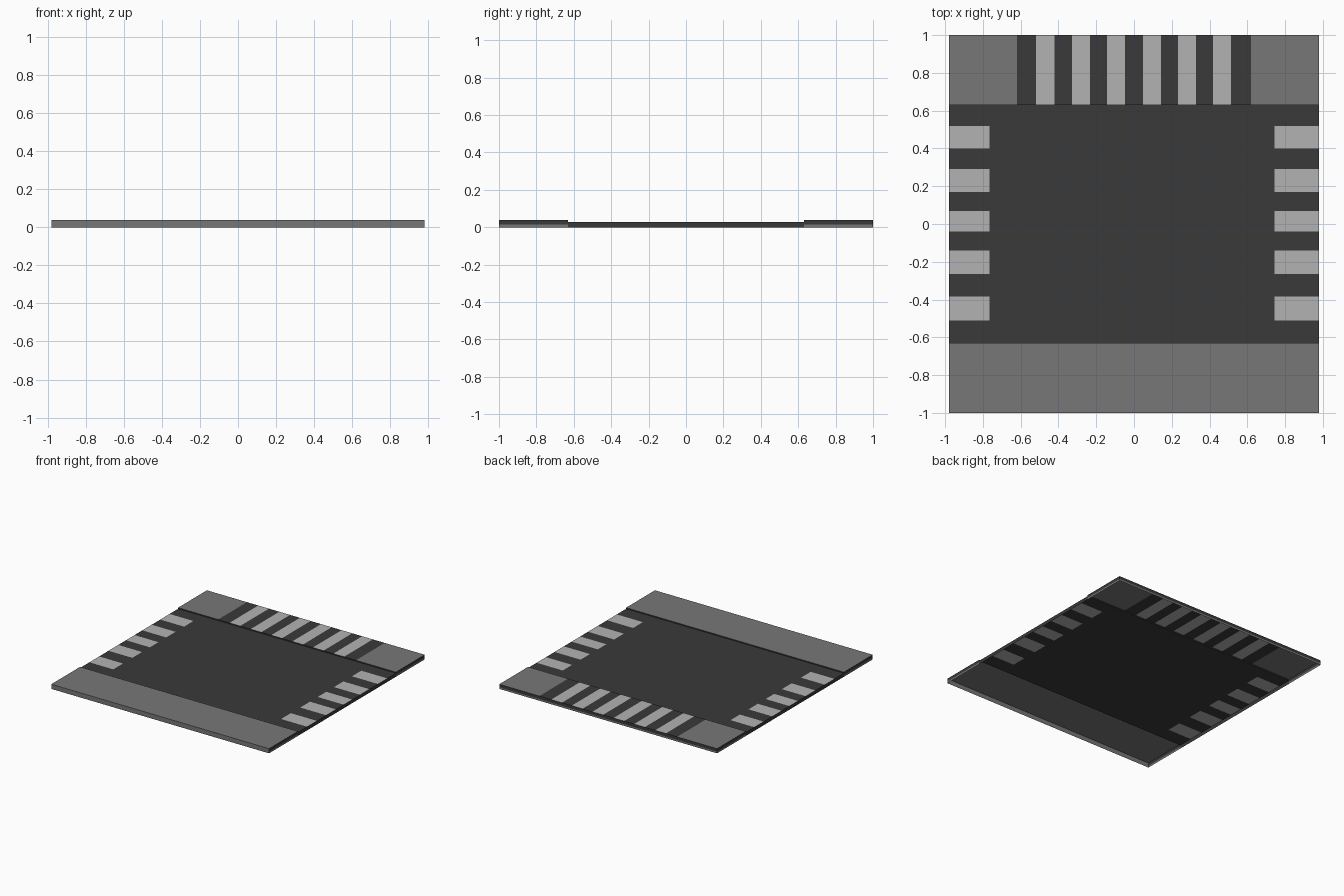
import bpy

if "Cube" in bpy.data.objects:
    bpy.data.objects.remove(bpy.data.objects["Cube"])

X, Y, B = 0.98, 1.0, 0.63          # half width, half length, band boundary
HI, MID, LIP = 0.038, 0.029, 0.014  # raised band, recessed plate, lower lip heights


def mat(name, v):
    m = bpy.data.materials.new(name)
    m.diffuse_color = (v, v, v, 1)
    m.use_nodes = True
    m.node_tree.nodes["Principled BSDF"].inputs["Base Color"].default_value = m.diffuse_color
    return m


DARK, GREY, LIGHT = mat("dark", 0.042), mat("grey", 0.185), mat("light", 0.45)


def quads(name, faces, material):
    verts = [p for f in faces for p in f]
    idx = [tuple(range(i * 4, i * 4 + 4)) for i in range(len(faces))]
    me = bpy.data.meshes.new(name)
    me.from_pydata(verts, [], idx)
    me.materials.append(material)
    ob = bpy.data.objects.new(name, me)
    bpy.context.collection.objects.link(ob)


def flat(x0, x1, y0, y1, z):
    return [(x0, y0, z), (x1, y0, z), (x1, y1, z), (x0, y1, z)]


def wall(a, b, z0, z1):
    return [(*a, z0), (*b, z0), (*b, z1), (*a, z1)]


def gaps(lo, hi, spans):
    edges = [lo] + [v for s in spans for v in s] + [hi]
    return list(zip(edges[::2], edges[1::2]))


# side contacts and the dark plate between them
rows = [(-0.51, -0.385), (-0.265, -0.14), (-0.04, 0.07), (0.17, 0.29), (0.40, 0.52)]
sides = [(-X, -0.765), (0.745, X)]
quads("side_contacts", [flat(*s, *r, MID) for s in sides for r in rows], LIGHT)
quads("centre_plate", [flat(-0.765, 0.745, -B, B, MID)]
      + [flat(*s, *g, MID) for s in sides for g in gaps(-B, B, rows)], DARK)

# raised back band: grey corners, light contacts, dark gaps
cols = [(c - 0.048, c + 0.048) for c in (-0.47, -0.28, -0.095, 0.095, 0.28, 0.465)]
quads("back_contacts", [flat(*c, B, Y, HI) for c in cols], LIGHT)
quads("back_gaps", [flat(*g, B, Y, HI) for g in gaps(-0.62, 0.62, cols)], DARK)
quads("back_corners", [flat(-X, -0.62, B, Y, HI), flat(0.62, X, B, Y, HI)], GREY)

# raised front band and front wall
quads("front_band", [flat(-X, X, -Y, -B, HI), wall((-X, -Y), (X, -Y), 0, HI)], GREY)

# small steps between the bands and the plate
quads("steps", [wall((X, -B), (-X, -B), MID, HI), wall((-X, B), (X, B), MID, HI)], DARK)

# outer walls: dark skirt with a grey lower lip along the raised bands
skirt = [wall((X, Y), (-X, Y), LIP, HI),
         wall((X, -B), (X, B), 0, MID), wall((-X, B), (-X, -B), 0, MID)]
lip = [wall((X, Y), (-X, Y), 0, LIP)]
for y0, y1 in ((-Y, -B), (B, Y)):
    for z0, z1, group in ((LIP, HI, skirt), (0, LIP, lip)):
        group.append(wall((X, y0), (X, y1), z0, z1))
        group.append(wall((-X, y1), (-X, y0), z0, z1))
quads("skirt", skirt, DARK)
quads("lower_lip", lip, GREY)
